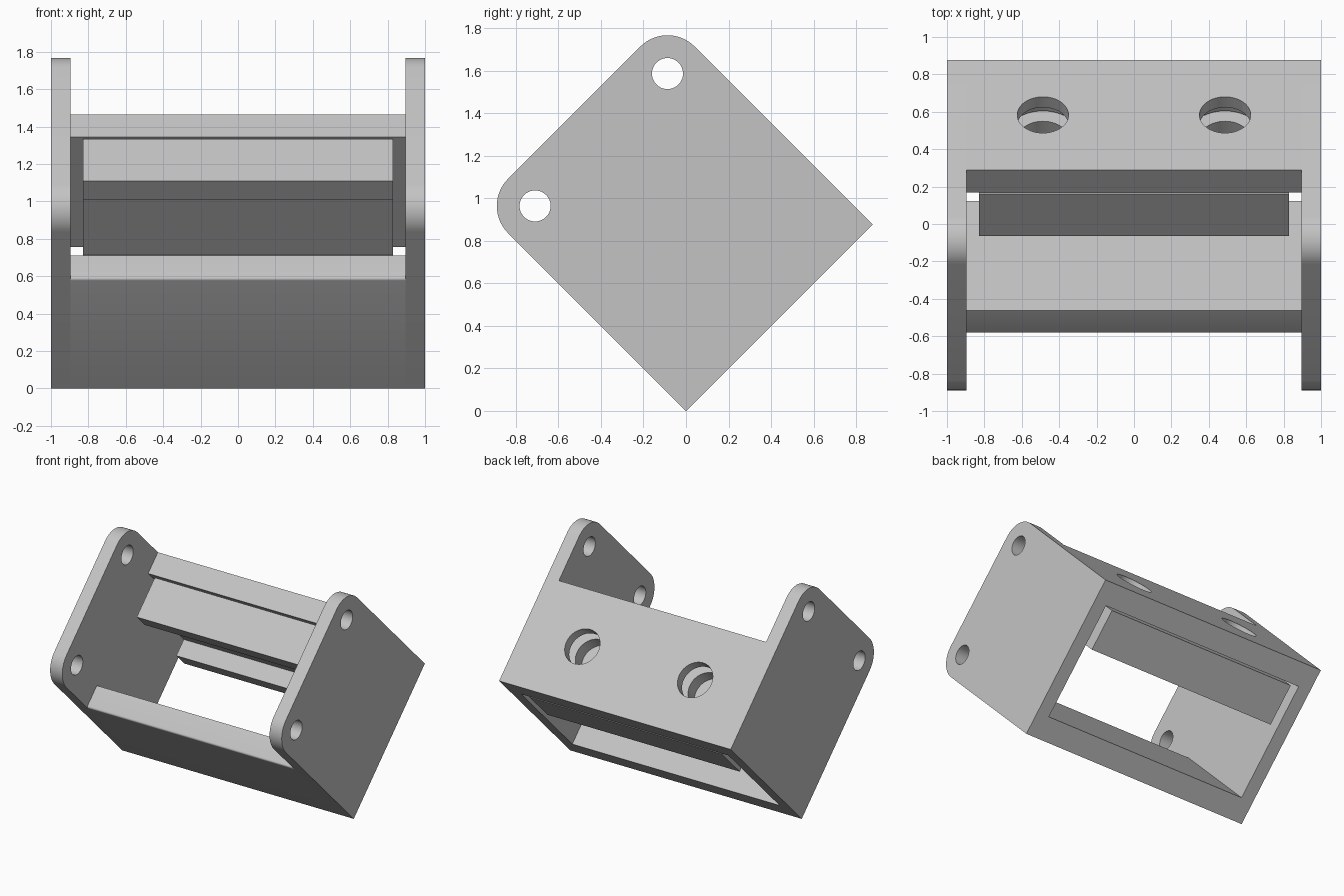
import bpy, bmesh
from math import pi, sin, cos, radians
from mathutils import Matrix, Vector

if "Cube" in bpy.data.objects:
    bpy.data.objects.remove(bpy.data.objects["Cube"])

# Single plain grey
grey = bpy.data.materials.new("plain_grey")
grey.use_nodes = True
grey.diffuse_color = (0.55, 0.55, 0.55, 1)
grey.node_tree.nodes["Principled BSDF"].inputs["Base Color"].default_value = (0.55, 0.55, 0.55, 1)

# Parts are drawn upright as (x, depth, height), then tipped onto the lower edge
TILT = Matrix.Rotation(radians(45), 4, "X")
DEPTH, HEIGHT, WALL_TOP = 1.24, 1.363, 0.83
INNER_X, WALL = 0.895, 0.175
CORNER_R, PIN_R = 0.18, 0.073


def finish(bm, name):
    bmesh.ops.recalc_face_normals(bm, faces=bm.faces)
    bm.transform(TILT)
    mesh = bpy.data.meshes.new(name)
    bm.to_mesh(mesh)
    bm.free()
    mesh.materials.append(grey)
    obj = bpy.data.objects.new(name, mesh)
    bpy.context.collection.objects.link(obj)
    return obj


def extrude(name, profile, x0, x1):
    """Extrude a (depth, height) outline along x."""
    bm = bmesh.new()
    face = bm.faces.new([bm.verts.new((x0, u, v)) for u, v in profile])
    ext = bmesh.ops.extrude_face_region(bm, geom=[face])
    verts = [g for g in ext["geom"] if isinstance(g, bmesh.types.BMVert)]
    bmesh.ops.translate(bm, verts=verts, vec=(x1 - x0, 0, 0))
    return finish(bm, name)


def cylinder(name, centre, radius, length, axis):
    bm = bmesh.new()
    turn = Matrix.Rotation(pi / 2, 4, "Y" if axis == "x" else "X")
    bmesh.ops.create_cone(bm, cap_ends=True, segments=48, radius1=radius, radius2=radius,
                          depth=length, matrix=Matrix.Translation(Vector(centre)) @ turn)
    return finish(bm, name)


def cut(obj, cutters):
    for c in cutters:
        c.hide_render = True
        mod = obj.modifiers.new("hole", "BOOLEAN")
        mod.operation, mod.solver, mod.object = "DIFFERENCE", "EXACT", c
        bpy.ops.object.select_all(action="DESELECT")
        bpy.context.view_layer.objects.active = obj
        obj.select_set(True)
        bpy.ops.object.modifier_apply(modifier=mod.name)
        bpy.data.objects.remove(c)


def smooth(obj):
    bpy.ops.object.select_all(action="DESELECT")
    bpy.context.view_layer.objects.active = obj
    obj.select_set(True)
    bpy.ops.object.shade_smooth_by_angle(angle=radians(30))


def arc(cu, cv, r, start, end, steps=14):
    angles = [radians(start + (end - start) * i / steps) for i in range(steps + 1)]
    return [(cu + r * cos(a), cv + r * sin(a)) for a in angles]


# Side plates: rounded upper corners, each with a pin hole
pin_v = HEIGHT - CORNER_R
outline = ([(0, 0), (DEPTH, 0)]
           + arc(DEPTH - CORNER_R, pin_v, CORNER_R, 0, 90)
           + arc(CORNER_R, pin_v, CORNER_R, 90, 180))
for side, name in ((1, "left_side_plate"), (-1, "right_side_plate")):
    plate = extrude(name, outline, side * INNER_X, side)
    cut(plate, [cylinder("pin_cutter", (side * 0.95, u, pin_v), PIN_R, 0.4, "x")
                for u in (CORNER_R, DEPTH - CORNER_R)])
    smooth(plate)

# Front wall with a small rounded outer lip
lip = 0.014
front = extrude("front_wall",
                [(0, 0), (WALL, 0), (WALL, WALL_TOP)]
                + arc(lip, WALL_TOP - lip, lip, 90, 180, 4), -INNER_X, INNER_X)
smooth(front)

# Back wall with two round openings, relieved on the inside
back_u = DEPTH - WALL + 0.005
back = extrude("back_wall",
               [(back_u, 0), (DEPTH, 0), (DEPTH, WALL_TOP), (back_u, WALL_TOP)],
               -INNER_X, INNER_X)
HOLE_X, HOLE_R, mid = 0.487, 0.137, WALL_TOP / 2
cutters = []
for x in (-HOLE_X, HOLE_X):
    cutters.append(cylinder("opening_cutter", (x, DEPTH, mid), HOLE_R, 0.6, "u"))
    cutters.append(cylinder("relief_cutter", (x, back_u, mid), 0.2, 0.18, "u"))
cut(back, cutters)
smooth(back)

# Loose channel bar behind the back wall, with two blind sockets
b0, b1, web, flange = 0.74, 1.055, 0.87, 0.14
bar = extrude("channel_bar",
              [(b0, 0), (b1, 0), (b1, WALL_TOP), (b0, WALL_TOP),
               (b0, WALL_TOP - flange), (web, WALL_TOP - flange),
               (web, flange), (b0, flange)], -0.83, 0.83)
cut(bar, [cylinder("socket_cutter", (x, b1, mid), HOLE_R, 0.22, "u")
          for x in (-HOLE_X, HOLE_X)])
smooth(bar)
